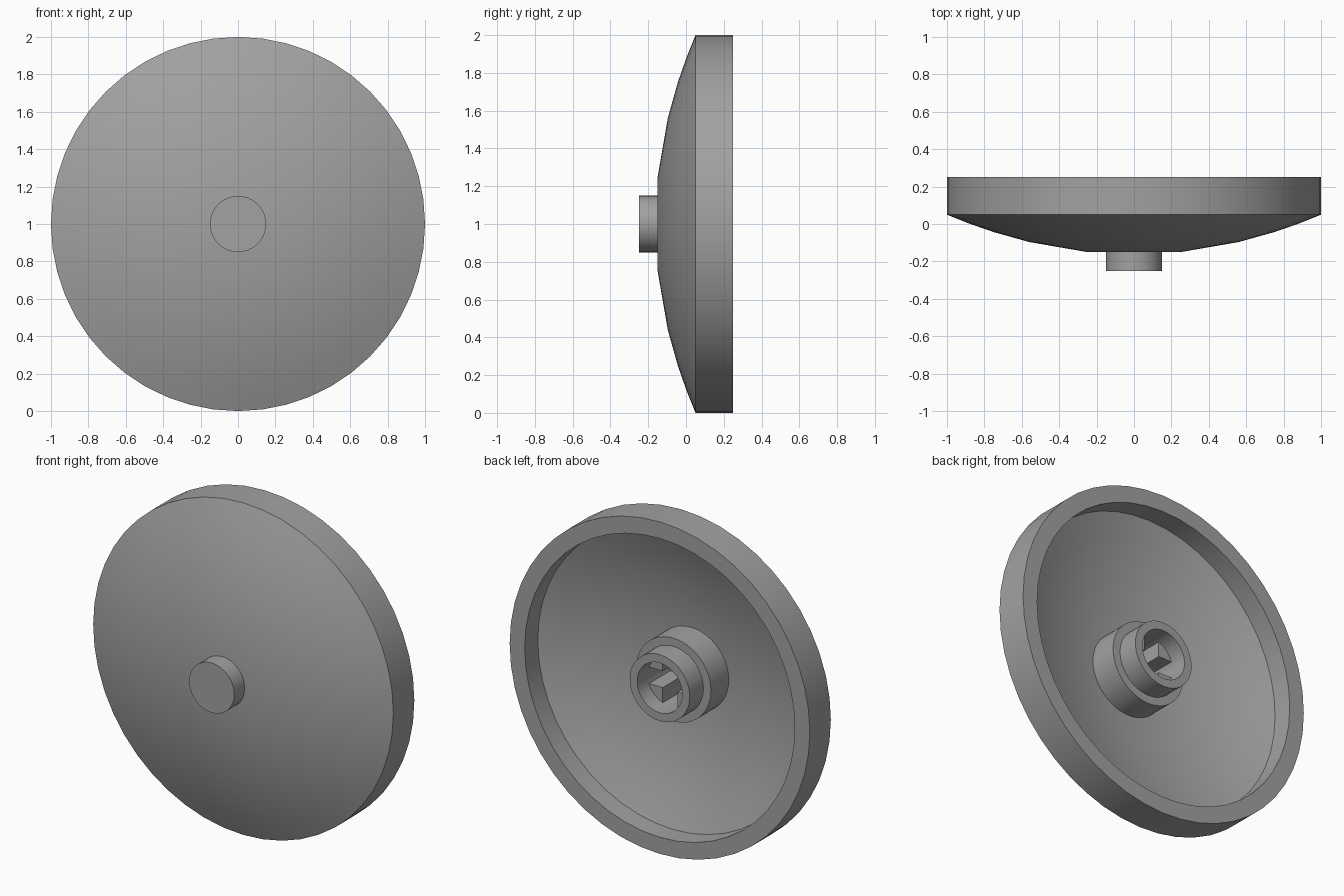
import bpy, bmesh, math
from mathutils import Matrix, Vector

cube = bpy.data.objects.get("Cube")
if cube:
    bpy.data.objects.remove(cube, do_unlink=True)

SEGMENTS = 48
AXIS_HEIGHT = 1.0

grey = bpy.data.materials.new("light_grey")
grey.use_nodes = True
grey.diffuse_color = (0.36, 0.36, 0.36, 1)
grey.node_tree.nodes["Principled BSDF"].inputs["Base Color"].default_value = grey.diffuse_color


def finish(name, bm):
    bmesh.ops.remove_doubles(bm, verts=bm.verts, dist=1e-5)
    bmesh.ops.recalc_face_normals(bm, faces=bm.faces)
    mesh = bpy.data.meshes.new(name)
    bm.to_mesh(mesh)
    bm.free()
    mesh.materials.append(grey)
    obj = bpy.data.objects.new(name, mesh)
    obj.location.z = AXIS_HEIGHT
    bpy.context.collection.objects.link(obj)
    bpy.ops.object.select_all(action='DESELECT')
    obj.select_set(True)
    bpy.context.view_layer.objects.active = obj
    bpy.ops.object.shade_smooth_by_angle(angle=math.radians(25))
    return obj


def revolve(name, profile):
    """Turn a (radius, y) profile around the y axis."""
    bm = bmesh.new()
    verts = [bm.verts.new((r, y, 0)) for r, y in profile]
    edges = [bm.edges.new(pair) for pair in zip(verts, verts[1:])]
    bmesh.ops.spin(bm, geom=verts + edges, cent=(0, 0, 0), axis=(0, 1, 0),
                   angle=math.tau, steps=SEGMENTS, use_merge=True)
    return finish(name, bm)


# Shallow dish with a straight rim and a hollow back
outer = [(r, -0.15 + 0.2133 * (r * r - 0.0625)) for r in (0.25, 0.56, 0.75, 0.88, 1)]
inner = [(r, -0.05 + 0.235 * (r * r - 0.0625)) for r in (0.9, 0.75, 0.56, 0.25)]
revolve("dish", [(0, -0.15)] + outer + [(1, 0.25), (0.9, 0.25)] + inner + [(0, -0.05)])

# Solid peg on the front
revolve("front_peg", [(0, -0.25), (0.15, -0.25), (0.15, -0.14), (0, -0.14)])

# Stepped tubular hub on the back
revolve("hub", [(0.15, -0.06), (0.25, -0.06), (0.25, 0.12), (0.2, 0.12),
                (0.2, 0.25), (0.15, 0.25), (0.15, -0.06)])

# Four quarter blocks that leave a cross-shaped socket inside the hub
SLOT, BORE, SOCKET_TOP = 0.05, 0.151, 0.15
start = math.asin(SLOT / BORE)
bm = bmesh.new()
for quarter in range(4):
    turn = Matrix.Rotation(quarter * math.pi / 2, 3, 'Y')
    angles = [start + (math.pi / 2 - 2 * start) * i / 6 for i in range(7)]
    outline = [(SLOT, SLOT)] + [(BORE * math.cos(a), BORE * math.sin(a)) for a in angles]
    face = bm.faces.new([bm.verts.new(turn @ Vector((x, -0.055, z))) for x, z in outline])
    top = bmesh.ops.extrude_face_region(bm, geom=[face])["geom"]
    bmesh.ops.translate(bm, vec=(0, SOCKET_TOP + 0.055, 0),
                        verts=[v for v in top if isinstance(v, bmesh.types.BMVert)])
finish("socket_blocks", bm)
